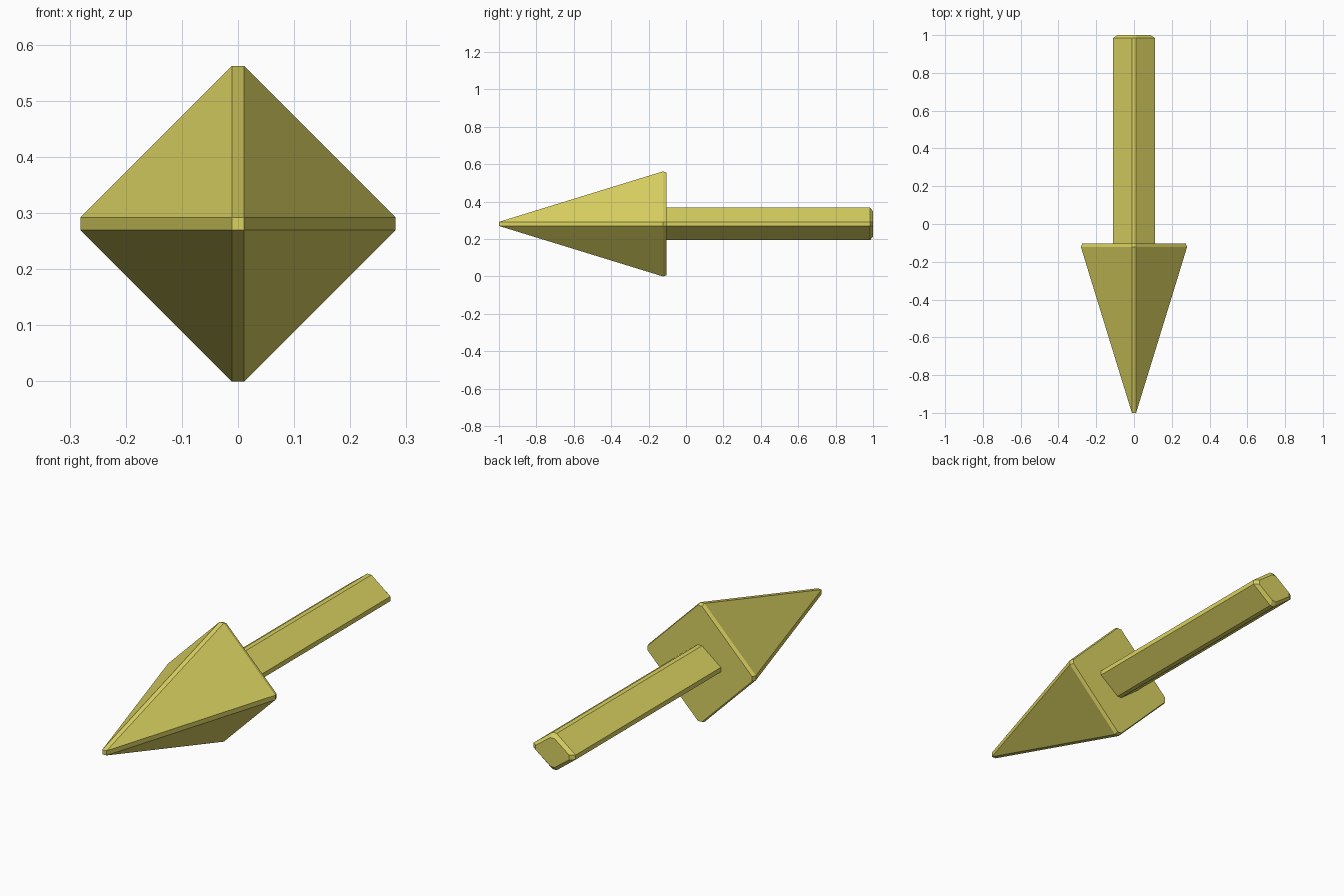
import bpy, bmesh

if "Cube" in bpy.data.objects:
    bpy.data.objects.remove(bpy.data.objects["Cube"])

CZ = 0.281   # height of the central axis
B = 0.011    # half width of the bevelled edges

mat = bpy.data.materials.new("mustard_yellow")
mat.diffuse_color = (0.70, 0.64, 0.12, 1)
mat.use_nodes = True
mat.node_tree.nodes["Principled BSDF"].inputs["Base Color"].default_value = mat.diffuse_color


def section(bm, y, hx, hz):
    """Diamond cross-section with cut corners at depth y."""
    pts = [(hx, -B), (hx, B), (B, hz), (-B, hz),
           (-hx, B), (-hx, -B), (-B, -hz), (B, -hz)]
    return [bm.verts.new((x, y, CZ + z)) for x, z in pts]


def loft(name, stations):
    """Join diamond sections along y into a closed solid."""
    bm = bmesh.new()
    rings = [section(bm, *s) for s in stations]
    for a, b in zip(rings, rings[1:]):
        for i in range(8):
            j = (i + 1) % 8
            bm.faces.new((a[i], a[j], b[j], b[i]))
    bm.faces.new(rings[0][::-1])
    bm.faces.new(rings[-1])
    # Collapses the doubled corners of the square tip
    bmesh.ops.remove_doubles(bm, verts=bm.verts, dist=0.0005)
    bmesh.ops.recalc_face_normals(bm, faces=bm.faces)
    me = bpy.data.meshes.new(name)
    bm.to_mesh(me)
    bm.free()
    me.materials.append(mat)
    ob = bpy.data.objects.new(name, me)
    bpy.context.collection.objects.link(ob)


# Pointed head with a thin bevelled rim at the back
loft("arrow_head", [(-1.0, B, B), (-0.122, 0.281, 0.281), (-0.104, 0.274, 0.274)])

# Shaft with a chamfered end
loft("arrow_shaft", [(-0.115, 0.11, 0.087), (0.984, 0.11, 0.087), (1.0, 0.088, 0.068)])
